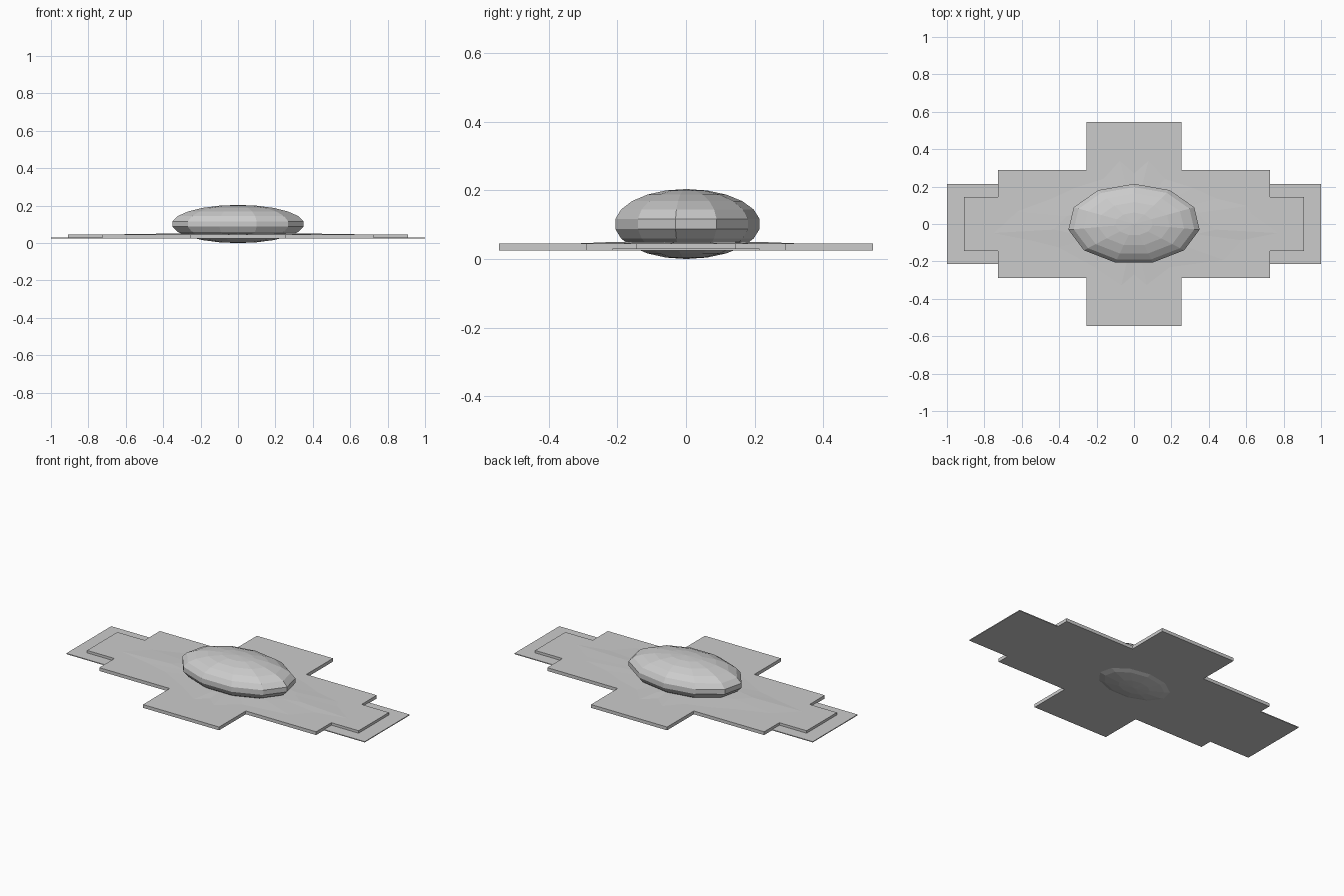
import bpy, bmesh
from mathutils import Matrix

if "Cube" in bpy.data.objects:
    bpy.data.objects.remove(bpy.data.objects["Cube"])


def finish(name, bm):
    bmesh.ops.recalc_face_normals(bm, faces=bm.faces)
    mesh = bpy.data.meshes.new(name)
    bm.to_mesh(mesh)
    bm.free()
    ob = bpy.data.objects.new(name, mesh)
    bpy.context.collection.objects.link(ob)
    return ob


def extrude_outline(name, quarter, z0, z1):
    # Mirror one quarter of the outline into a full closed plate
    half = quarter + [(-x, y) for x, y in reversed(quarter)]
    pts = half + [(x, -y) for x, y in reversed(half)]
    bm = bmesh.new()
    face = bm.faces.new([bm.verts.new((x, y, z0)) for x, y in pts])
    ext = bmesh.ops.extrude_face_region(bm, geom=[face], use_keep_orig=True)
    for v in ext["geom"]:
        if isinstance(v, bmesh.types.BMVert):
            v.co.z = z1
    return finish(name, bm)


# Stepped base plate with narrow end tabs
extrude_outline("base_plate", [(0.91, 0.145), (0.727, 0.145), (0.727, 0.29),
                               (0.255, 0.29), (0.255, 0.545)], 0.025, 0.045)


# Thin sheets under both ends
for side, name in ((-1, "left_end_sheet"), (1, "right_end_sheet")):
    bm = bmesh.new()
    bmesh.ops.create_cube(bm, size=1, matrix=Matrix.Translation((side * 0.863, 0, 0.0275))
                          @ Matrix.Diagonal((0.274, 0.43, 0.005, 1)))
    finish(name, bm)

# Faceted body: 11-sided flattened sphere
bm = bmesh.new()
bmesh.ops.create_uvsphere(bm, u_segments=11, v_segments=11, radius=1,
                          matrix=Matrix.Translation((0, 0, 0.102))
                          @ Matrix.Diagonal((0.358, 0.217, 0.102, 1)))
finish("faceted_body", bm)

# Shallow ragged skirt spreading over the plate
outline = [(0.80, -0.05), (0.66, 0.05), (0.63, 0.10), (0.46, 0.14), (0.33, 0.20),
           (0.17, 0.25), (0.08, 0.35), (0, 0.28), (-0.08, 0.35), (-0.17, 0.25),
           (-0.33, 0.20), (-0.46, 0.14), (-0.65, 0.07), (-0.78, -0.05),
           (-0.58, -0.09), (-0.42, -0.13), (-0.22, -0.24), (-0.07, -0.34),
           (0, -0.28), (0.07, -0.34), (0.20, -0.24), (0.50, -0.20), (0.60, -0.09)]
bm = bmesh.new()
outer = [bm.verts.new((x, y, 0.0445)) for x, y in outline]
inner = [bm.verts.new((x * 0.55, y * 0.6, 0.050)) for x, y in outline]
for i in range(len(outline)):
    j = (i + 1) % len(outline)
    bm.faces.new((outer[i], outer[j], inner[j], inner[i]))
bm.faces.new(inner)
finish("ragged_skirt", bm)
